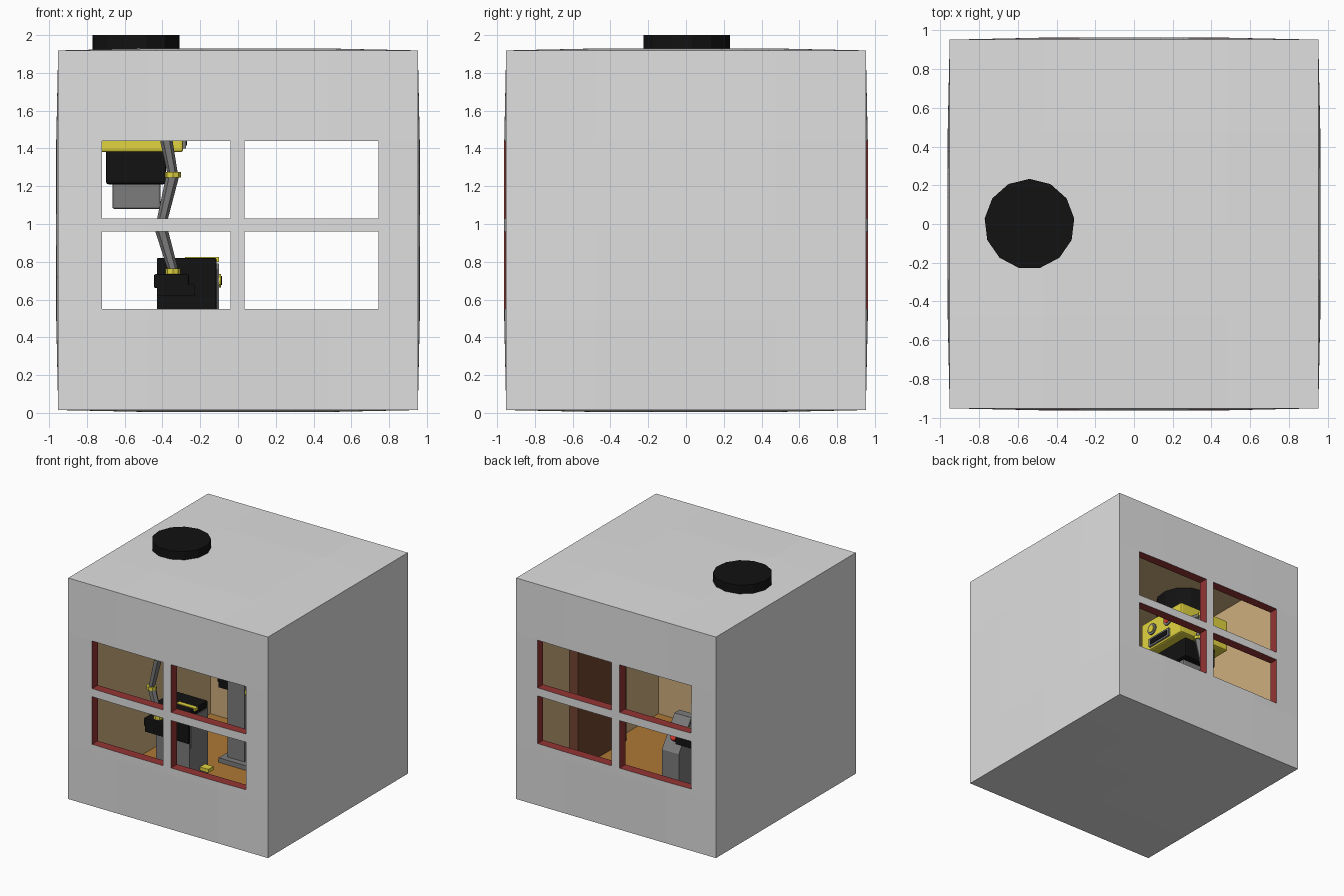
import bpy, bmesh, math
from mathutils import Vector

if "Cube" in bpy.data.objects:
    bpy.data.objects.remove(bpy.data.objects["Cube"])

def mat(name, r, g, b):
    m = bpy.data.materials.new(name)
    m.diffuse_color = (r, g, b, 1)
    m.use_nodes = True
    m.node_tree.nodes["Principled BSDF"].inputs["Base Color"].default_value = m.diffuse_color
    return m

GREY = mat("wall grey", .74, .74, .74)
TAN = mat("inner wall tan", .62, .43, .21)
FLOOR = mat("floor orange brown", .42, .19, .035)
RED = mat("window frame red", .30, .035, .035)
BLACK = mat("black", .006, .006, .006)
YELLOW = mat("yellow", .76, .66, .05)
METAL = mat("metal grey", .2, .2, .2)
DOOR = mat("door brown", .17, .06, .03)
BUTTON = mat("button red", .6, .03, .02)

def finish(name, bm, *mats):
    me = bpy.data.meshes.new(name)
    bmesh.ops.recalc_face_normals(bm, faces=bm.faces[:])
    bm.to_mesh(me)
    bm.free()
    for m in mats:
        me.materials.append(m)
    ob = bpy.data.objects.new(name, me)
    bpy.context.collection.objects.link(ob)
    return ob

def box(name, m, x, y, z, bevel=0):
    bm = bmesh.new()
    bmesh.ops.create_cube(bm, size=1)
    for v in bm.verts:
        v.co = [(a + b) / 2 + c * (b - a) for (a, b), c in zip((x, y, z), v.co)]
    if bevel:
        bmesh.ops.bevel(bm, geom=bm.edges[:], offset=bevel, segments=2,
                        profile=.5, affect='EDGES')
    return finish(name, bm, m) if m else finish(name, bm)

def rod(name, m, p, q, r1, r2=None, sides=8):
    p, q = Vector(p), Vector(q)
    bm = bmesh.new()
    bmesh.ops.create_cone(bm, cap_ends=True, segments=sides, radius1=r1,
                          radius2=r1 if r2 is None else r2, depth=(q - p).length)
    rot = (q - p).to_track_quat('Z', 'Y')
    for v in bm.verts:
        v.co = rot @ v.co + (p + q) / 2
    return finish(name, bm, m)

# room shell: slightly bulged cube, hollowed, with window openings front and back
C, H = .967, .952
bm = bmesh.new()
bmesh.ops.create_cube(bm, size=2)
bmesh.ops.subdivide_edges(bm, edges=bm.edges[:], cuts=3, use_grid_fill=True)
for v in bm.verts:
    c = v.co.copy()
    for i in range(3):
        if abs(c[i]) > .99:
            fall = math.prod(1 - c[j] ** 4 for j in range(3) if j != i)
            v.co[i] = math.copysign(H + .011 * fall, c[i])
        else:
            v.co[i] = c[i] * H
    v.co.z += C
shell = finish("room_shell", bm)
cutters = [box("room_cutter", None, (-.88, .88), (-.88, .88), (.07, 1.865))]
for x in ((-.72, -.04), (.035, .745)):
    for z in ((.55, .96), (1.03, 1.44)):
        cutters.append(box("window_cutter", None, x, (-1.2, 1.2), z))
for c in cutters:
    c.hide_render = True
    md = shell.modifiers.new("cut", 'BOOLEAN')
    md.operation, md.solver, md.object = 'DIFFERENCE', 'EXACT', c
bpy.context.view_layer.update()
dg = bpy.context.evaluated_depsgraph_get()
cut = bpy.data.meshes.new_from_object(shell.evaluated_get(dg))
shell.modifiers.clear()
shell.data = cut
for c in cutters:
    bpy.data.objects.remove(c)
# outside grey, window reveals red, floor brown, inner walls tan
cut.materials.clear()
for m in (GREY, TAN, FLOOR, RED):
    cut.materials.append(m)
for f in cut.polygons:
    p, n = f.center, f.normal
    if max(abs(p.x), abs(p.y), abs(p.z - C)) > .945:
        f.material_index = 0
    elif abs(p.y) > .885 and abs(n.y) < .5:
        f.material_index = 3
    elif n.z > .9 and p.z < .1:
        f.material_index = 2
    else:
        f.material_index = 1

# door on the right wall
box("door", DOOR, (.80, .879), (-.33, .33), (.07, 1.42))
rod("door_knob", YELLOW, (.80, -.22, .5), (.765, -.22, .5), .03, sides=10)

# hanging robot: roof mount, head box, lower body
bm = bmesh.new()
bmesh.ops.create_cone(bm, cap_ends=True, segments=13, radius1=.233, radius2=.233, depth=.36)
for v in bm.verts:
    x, y, z = v.co
    a = math.atan2(y, x)
    a = math.pi / 2 + round(a / (2 * math.pi / 13)) * 2 * math.pi / 13
    v.co = (-.54 + .233 * math.cos(a), .233 * math.sin(a), z + 1.82)
bmesh.ops.remove_doubles(bm, verts=bm.verts[:], dist=1e-5)
finish("roof_mount", bm, BLACK)
box("robot_body", YELLOW, (-.79, -.29), (-.255, .255), (1.38, 1.66), .015)
box("robot_waist", BLACK, (-.70, -.38), (-.2, .2), (1.21, 1.39), .015)
box("robot_nozzle", METAL, (-.665, -.41), (-.14, .14), (1.08, 1.22), .01)

# control panel on the robot's face
for y, m in ((-.11, METAL), (.09, BUTTON)):
    rod("dial_rim", METAL, (-.30, y, 1.56), (-.278, y, 1.56), .05, sides=12)
    rod("dial_face", YELLOW if m is METAL else m, (-.28, y, 1.56), (-.272, y, 1.56), .032, sides=12)
box("slot_frame", METAL, (-.30, -.275), (-.14, .11), (1.40, 1.475))
box("slot", BLACK, (-.28, -.27), (-.12, .09), (1.415, 1.46))

# jointed arms with black grippers
for s, ya in ((-1, .59), (1, .41)):
    y = s * ya
    pts = [(-.38, s * .24, 1.52), (-.39, y, 1.50), (-.345, y, 1.26), (-.41, y, .985), (-.345, y, .76)]
    for i in range(4):
        rod("arm_segment", METAL, pts[i], pts[i + 1], .034, .027, 6)
    for p in pts[1:4]:
        rod("arm_joint", YELLOW, (p[0], y, p[2] - .014), (p[0], y, p[2] + .014), .042, sides=8)
    rod("wrist", YELLOW, (-.345, y, .73), (-.345, y, .765), .04, sides=8)
    box("gripper_palm", BLACK, (-.445, -.26), (y - .06, y + .06), (.66, .735), .01)
    for dy in (-.045, .045):
        box("gripper_finger", BLACK, (-.43, -.23), (y + dy - .015, y + dy + .015), (.62, .68))

# work station: grey pedestal with black top
box("station_base", METAL, (-.43, -.11), (-.50, -.25), (.07, .54))
box("station_top", BLACK, (-.43, -.115), (-.51, -.25), (.54, .82), .006)
box("station_front", METAL, (-.13, -.105), (-.49, -.26), (.5, .76))
box("station_stripe", YELLOW, (-.28, -.10), (-.44, -.40), (.80, .826))
box("station_tray", YELLOW, (-.12, -.03), (-.36, -.29), (.26, .29))

# sloped console standing behind
bm = bmesh.new()
prof = [(.23, .07), (.23, .79), (.3, .79), (.47, .54), (.47, .07)]
f = bm.faces.new([bm.verts.new((-.26, y, z)) for y, z in prof])
ext = bmesh.ops.extrude_face_region(bm, geom=[f])
for v in ext["geom"]:
    if isinstance(v, bmesh.types.BMVert):
        v.co.x = -.10
finish("console", bm, METAL)
box("console_foot", METAL, (-.31, -.05), (.18, .51), (.07, .11))
rod("console_gauge_rim", YELLOW, (-.11, .27, .7), (-.09, .27, .7), .035, sides=12)
rod("console_gauge", BLACK, (-.10, .27, .7), (-.085, .27, .7), .024, sides=12)
rod("console_button", BUTTON, (-.18, .40, .63), (-.18, .425, .655), .03, sides=10)
